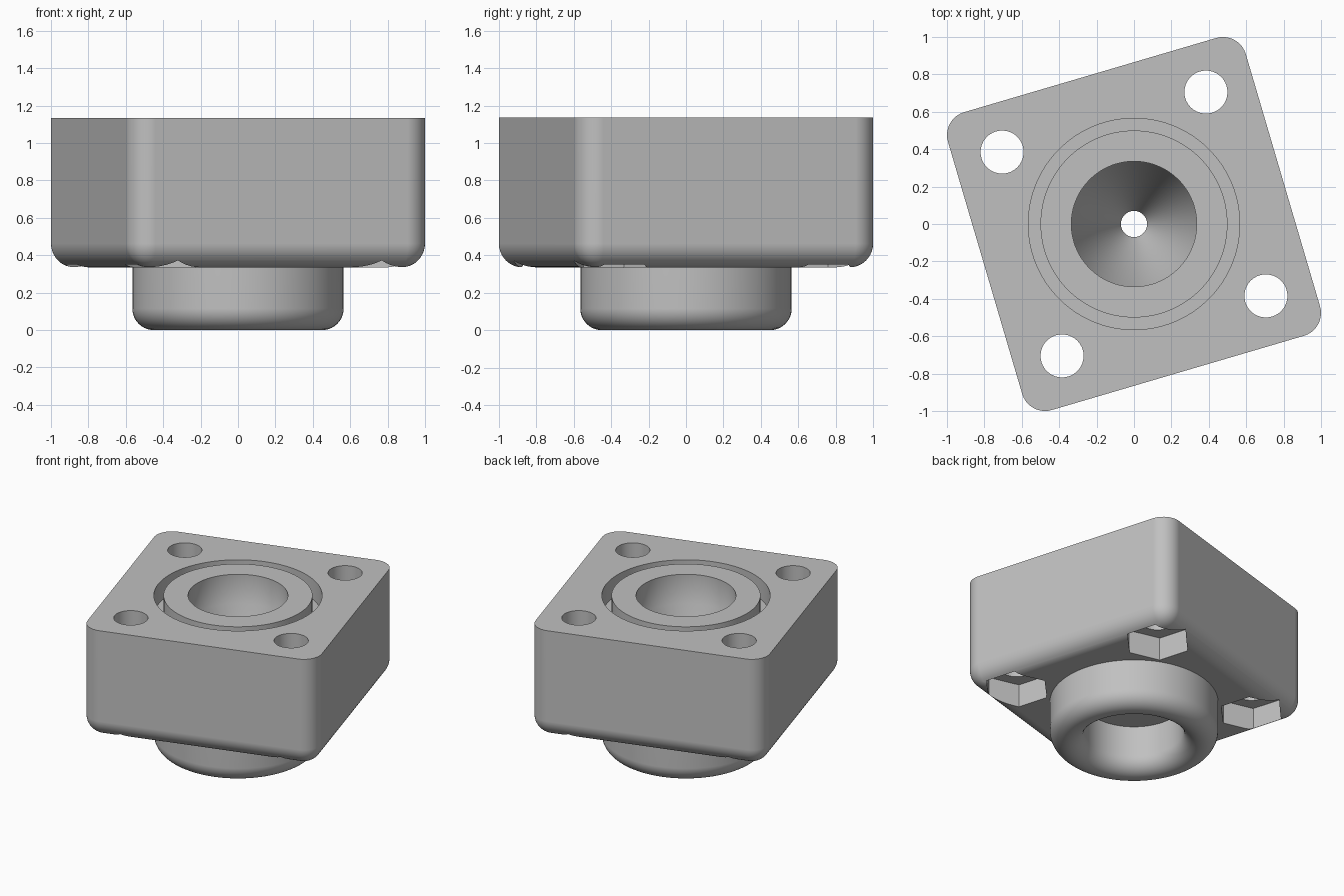
import bpy, bmesh, math
from math import pi, cos, sin, radians

if "Cube" in bpy.data.objects:
    bpy.data.objects.remove(bpy.data.objects["Cube"])

TOP, BASE = 1.135, 0.335      # block top and underside
HALF, ROUND = 0.83, 0.127     # half side and edge rounding
BORE, BOSS = 0.335, 0.565     # inner and outer collar radius
TURN = radians(16.4)

grey = bpy.data.materials.new("plain grey")
grey.use_nodes = True
colour = (0.53, 0.53, 0.53, 1)
grey.diffuse_color = colour
grey.node_tree.nodes["Principled BSDF"].inputs["Base Color"].default_value = colour


def make_object(name, bm):
    bmesh.ops.recalc_face_normals(bm, faces=bm.faces)
    mesh = bpy.data.meshes.new(name)
    bm.to_mesh(mesh)
    bm.free()
    mesh.materials.append(grey)
    obj = bpy.data.objects.new(name, mesh)
    bpy.context.collection.objects.link(obj)
    return obj


def lathe(name, profile, steps=96, closed=False, spots=((0, 0),)):
    """Revolve an (r, z) profile about a vertical axis at each spot."""
    bm = bmesh.new()
    for cx, cy in spots:
        rings = []
        for i in range(steps):
            a = pi / 2 + 2 * pi * i / steps
            rings.append([bm.verts.new((cx + r * cos(a), cy + r * sin(a), z))
                          for r, z in profile])
        n = len(profile)
        for i in range(steps):
            p, q = rings[i], rings[(i + 1) % steps]
            for j in range(n if closed else n - 1):
                k = (j + 1) % n
                bm.faces.new((p[j], q[j], q[k], p[k]))
    bmesh.ops.remove_doubles(bm, verts=bm.verts, dist=1e-5)
    return make_object(name, bm)


def plug(name, r, low, high, steps, spots):
    return lathe(name, [(0, low), (r, low), (r, high), (0, high)], steps, spots=spots)


def finish(obj):
    bpy.ops.object.select_all(action='DESELECT')
    obj.select_set(True)
    bpy.context.view_layer.objects.active = obj
    bpy.ops.object.shade_smooth_by_angle(angle=radians(30))
    mod = obj.modifiers.new("even shading", 'WEIGHTED_NORMAL')
    mod.keep_sharp = True


# Square block: upright edges and lower rim rounded, top rim sharp
bm = bmesh.new()
bmesh.ops.create_cube(bm, size=1)
for v in bm.verts:
    v.co = (v.co.x * 2 * HALF, v.co.y * 2 * HALF, TOP if v.co.z > 0 else BASE)
edges = [e for e in bm.edges if min(v.co.z for v in e.verts) < TOP - 0.01]
bmesh.ops.bevel(bm, geom=edges, offset=ROUND, offset_type='OFFSET', segments=10,
                profile=0.5, affect='EDGES', clamp_overlap=True)
block = make_object("block", bm)

# Cutters: funnel bore, seal groove, bolt holes and hexagonal nut pockets
c = 0.568
corners = [(sx * c, sy * c) for sx in (-1, 1) for sy in (-1, 1)]
cutters = [
    lathe("funnel_cutter", [(0, TOP + 0.1), (BORE, TOP + 0.1), (BORE, 0.92),
                            (0.07, 0.4), (0.07, 0.2), (0, 0.2)]),
    lathe("groove_cutter", [(0.5, TOP - 0.15), (BOSS, TOP - 0.15),
                            (BOSS, TOP + 0.1), (0.5, TOP + 0.1)], closed=True),
    plug("bolt_hole_cutter", 0.115, 0.1, TOP + 0.1, 48, corners),
    plug("nut_pocket_cutter", 0.225, 0.1, BASE + 0.17, 6, corners),
]
bpy.context.view_layer.objects.active = block
for cutter in cutters:
    mod = block.modifiers.new(cutter.name, 'BOOLEAN')
    mod.operation, mod.solver, mod.object = 'DIFFERENCE', 'EXACT', cutter
    bpy.ops.object.modifier_apply(modifier=mod.name)
    bpy.data.objects.remove(cutter)
block.rotation_euler.z = TURN
finish(block)

# Collar below the block: a hollow ring with a fully rounded lip
tube = (BOSS - BORE) / 2
mid = (BOSS + BORE) / 2
lip = [(mid + tube * cos(pi * i / 20), tube - tube * sin(pi * i / 20)) for i in range(21)]
collar = lathe("collar", [(BOSS, BASE)] + lip + [(BORE, BASE)])
finish(collar)
